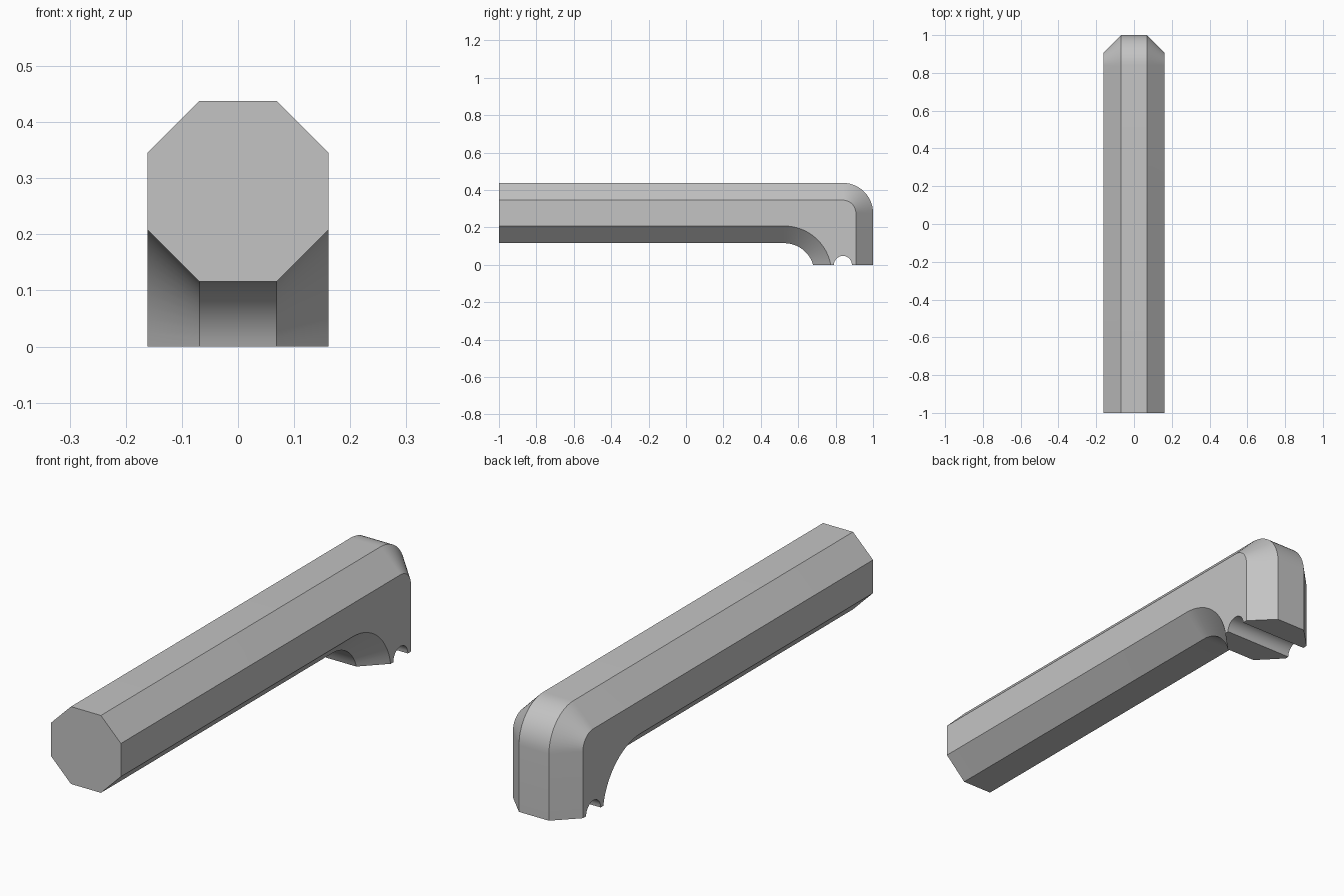
import bpy
import bmesh
from math import sin, cos, asin, pi, radians

cube = bpy.data.objects.get("Cube")
if cube:
    bpy.data.objects.remove(cube)

WIDE, FLAT = 0.161, 0.069      # half width of the octagon and of its flats
MID = 0.277                    # height of the bar's centre line
FRONT, BACK = -1.0, 1.0
STEPS = 14
OUTER = (BACK - WIDE, MID)                 # centre of the outer bend
INNER = (0.525, MID - 2 * WIDE)            # centre of the inner bend
GROOVE_Y, GROOVE_R = 0.839, 0.048


def arc(centre, radius, start, end):
    angles = [start + (end - start) * i / STEPS for i in range(STEPS + 1)]
    return [(centre[0] + radius * cos(a), centre[1] + radius * sin(a)) for a in angles]


def top_path(radius):
    """Upper edge from the front end, round the outer bend, to the foot."""
    return [(FRONT, MID + radius)] + arc(OUTER, radius, pi / 2, 0) + [(OUTER[0] + radius, 0)]


def under_path(radius):
    """Lower edge from the front end, round the inner bend, to the foot."""
    return [(FRONT, INNER[1] + radius)] + arc(INNER, radius, pi / 2, asin(-INNER[1] / radius))


bm = bmesh.new()


def row(x, path):
    return [bm.verts.new((x, y, z)) for y, z in path]


def strip(a, b):
    for i in range(len(a) - 1):
        bm.faces.new((a[i], a[i + 1], b[i + 1], b[i]))


# Long edges of the octagonal bar, from the left side over to the right
inner_wide = 2 * WIDE - FLAT
groove_path = arc((GROOVE_Y, 0), GROOVE_R, 0, pi)
xs = (WIDE, FLAT, -FLAT, -WIDE)
top = [row(x, top_path(FLAT if abs(x) == WIDE else WIDE)) for x in xs]
under = [row(x, under_path(inner_wide if abs(x) == WIDE else WIDE)) for x in xs]
groove = [row(x, groove_path) for x in (WIDE, -WIDE)]

# Flats and chamfers, round both bends
for rows in (top, under):
    for a, b in zip(rows, rows[1:]):
        strip(a, b)
strip(*groove)

# Flat sides with the groove notch
for side, notch in ((0, 0), (3, 1)):
    bm.faces.new(top[side] + groove[notch] + under[side][::-1])

# Octagonal front end, and the foot split in two by the groove
bm.faces.new([r[0] for r in top] + [r[0] for r in reversed(under)])
bm.faces.new([r[-1] for r in top] + [groove[1][0], groove[0][0]])
bm.faces.new([r[-1] for r in under] + [groove[1][-1], groove[0][-1]])
bmesh.ops.recalc_face_normals(bm, faces=bm.faces[:])

mesh = bpy.data.meshes.new("bent_bar")
bm.to_mesh(mesh)
bm.free()
bar = bpy.data.objects.new("bent_bar", mesh)
bpy.context.collection.objects.link(bar)

# Plain grey
grey = bpy.data.materials.new("grey")
grey.use_nodes = True
colour = (0.55, 0.55, 0.55, 1)
grey.diffuse_color = colour
grey.node_tree.nodes["Principled BSDF"].inputs["Base Color"].default_value = colour
mesh.materials.append(grey)

bpy.ops.object.select_all(action="DESELECT")
bar.select_set(True)
bpy.context.view_layer.objects.active = bar
bpy.ops.object.shade_smooth_by_angle(angle=radians(30))
